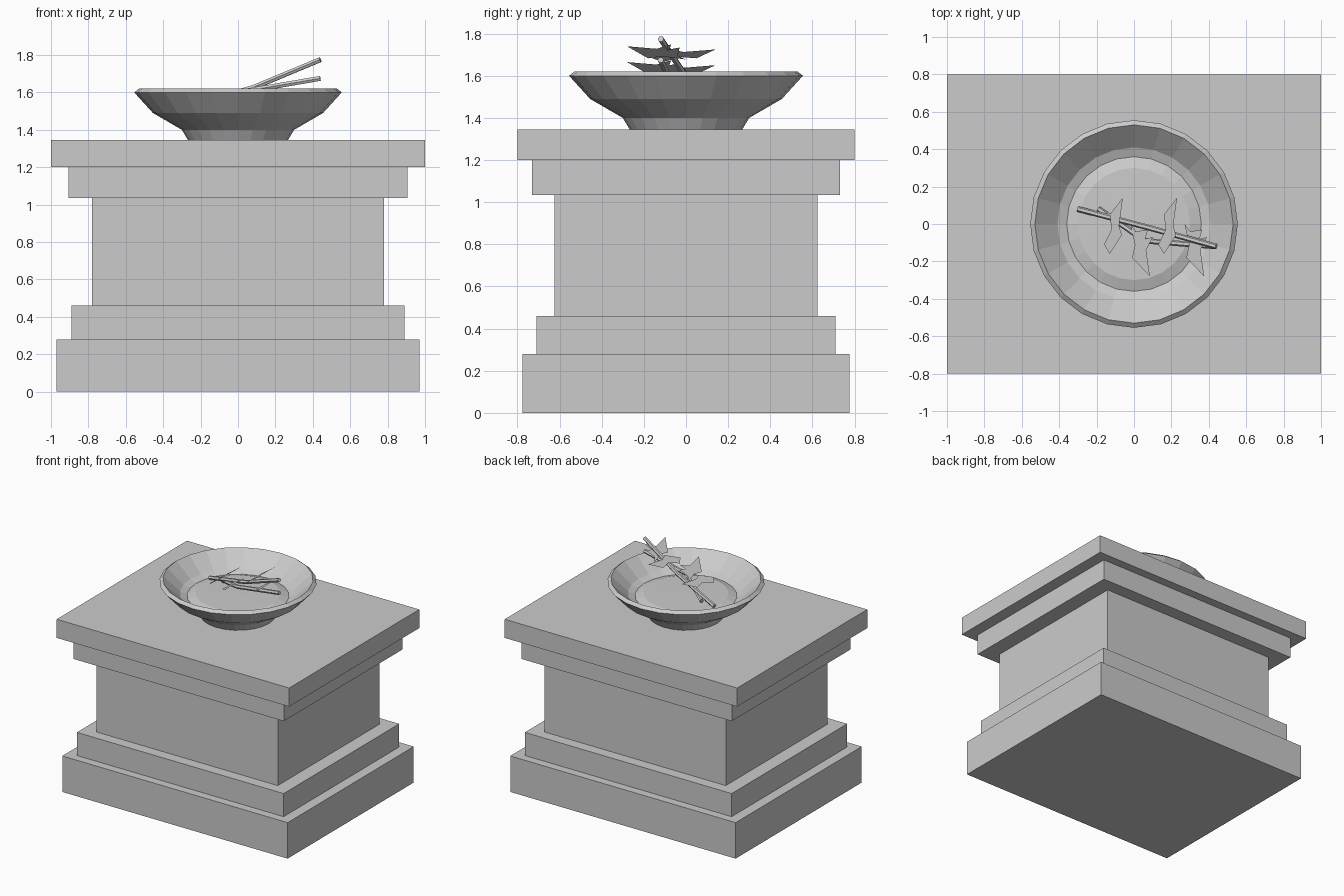
import bpy
import bmesh
from math import cos, sin, pi
from mathutils import Vector

cube = bpy.data.objects.get("Cube")
if cube:
    bpy.data.objects.remove(cube, do_unlink=True)

stone = bpy.data.materials.new("grey stone")
stone.use_nodes = True
GREY = (0.6, 0.6, 0.6, 1)
stone.diffuse_color = GREY
stone.node_tree.nodes["Principled BSDF"].inputs["Base Color"].default_value = GREY


def finish(name, bm):
    """Turn a bmesh into a flat shaded object."""
    mesh = bpy.data.meshes.new(name)
    bm.to_mesh(mesh)
    bm.free()
    mesh.materials.append(stone)
    obj = bpy.data.objects.new(name, mesh)
    bpy.context.collection.objects.link(obj)
    return obj


def slab(name, half_x, half_y, low, high):
    bm = bmesh.new()
    bmesh.ops.create_cube(bm, size=1)
    bmesh.ops.scale(bm, vec=(2 * half_x, 2 * half_y, high - low), verts=bm.verts)
    bmesh.ops.translate(bm, vec=(0, 0, (low + high) / 2), verts=bm.verts)
    finish(name, bm)


def lathe(name, profile, sides=24):
    """Spin a closed-off profile of (radius, height) about z."""
    bm = bmesh.new()
    rings = [[bm.verts.new((r * sin(2 * pi * i / sides), r * cos(2 * pi * i / sides), z))
              for i in range(sides)] for r, z in profile]
    for a, b in zip(rings, rings[1:]):
        for i in range(sides):
            j = (i + 1) % sides
            bm.faces.new((a[i], a[j], b[j], b[i]))
    bm.faces.new(rings[0])
    bm.faces.new(rings[-1])
    bmesh.ops.recalc_face_normals(bm, faces=bm.faces)
    finish(name, bm)


def twig(name, points, radius=0.015, sides=6):
    """Sweep a hexagon along a bent path."""
    pts = [Vector(p) for p in points]
    bm = bmesh.new()
    rings = []
    for k, p in enumerate(pts):
        along = (pts[min(k + 1, len(pts) - 1)] - pts[max(k - 1, 0)]).normalized()
        side = along.cross(Vector((0, 0, 1))).normalized()
        up = side.cross(along)
        rings.append([bm.verts.new(p + radius * (cos(2 * pi * i / sides) * side
                                                 + sin(2 * pi * i / sides) * up))
                      for i in range(sides)])
    for a, b in zip(rings, rings[1:]):
        for i in range(sides):
            j = (i + 1) % sides
            bm.faces.new((a[i], a[j], b[j], b[i]))
    bm.faces.new(rings[0])
    bm.faces.new(rings[-1])
    bmesh.ops.recalc_face_normals(bm, faces=bm.faces)
    finish(name, bm)


def leaf(name, outline, tip_height, shift=0.0, slope=0.6):
    """Jagged flat leaf that rises towards +x; the tip comes first."""
    bm = bmesh.new()
    tip_x = outline[0][0]
    face = bm.faces.new([bm.verts.new((x + shift, y, tip_height + slope * (x - tip_x)))
                         for x, y in outline])
    face.normal_update()
    if face.normal.z < 0:
        face.normal_flip()
    bmesh.ops.triangulate(bm, faces=bm.faces)
    finish(name, bm)


# Stepped pedestal
slab("pedestal_base", 0.97, 0.775, 0, 0.28)
slab("pedestal_lower_step", 0.89, 0.71, 0.28, 0.46)
slab("pedestal_body", 0.78, 0.625, 0.46, 1.035)
slab("pedestal_upper_step", 0.905, 0.73, 1.035, 1.20)
slab("pedestal_top", 1.0, 0.8, 1.20, 1.345)

# Bowl with a low mound inside
lathe("bowl", [(0.267, 1.345), (0.30, 1.40), (0.455, 1.49), (0.555, 1.60), (0.53, 1.62),
               (0.41, 1.51), (0.36, 1.49), (0.30, 1.51), (0.02, 1.515)])

# Twigs resting in the bowl
twig("upper_twig", [(-0.30, 0.08, 1.52), (0.08, -0.02, 1.625), (0.44, -0.12, 1.775)])
twig("lower_twig", [(-0.19, 0.08, 1.53), (0.06, -0.09, 1.61), (0.44, -0.12, 1.675)])

# Jagged leaves, the same pair repeated further up the twigs
back_leaf = [(-0.06, 0.14), (-0.13, 0.05), (-0.12, -0.03), (-0.16, -0.11),
             (-0.13, -0.16), (-0.065, -0.06), (-0.08, -0.01)]
front_leaf = [(0.085, -0.28), (-0.01, -0.18), (0.005, -0.11), (-0.02, 0.0), (0.01, -0.04),
              (0.075, -0.03), (0.06, -0.08), (0.1, -0.07), (0.065, -0.14)]
for label, shift, rise in (("lower", 0, 0), ("upper", 0.29, 0.075)):
    leaf(label + "_back_leaf", back_leaf, 1.65 + rise, shift)
    leaf(label + "_front_leaf", front_leaf, 1.665 + rise, shift)
